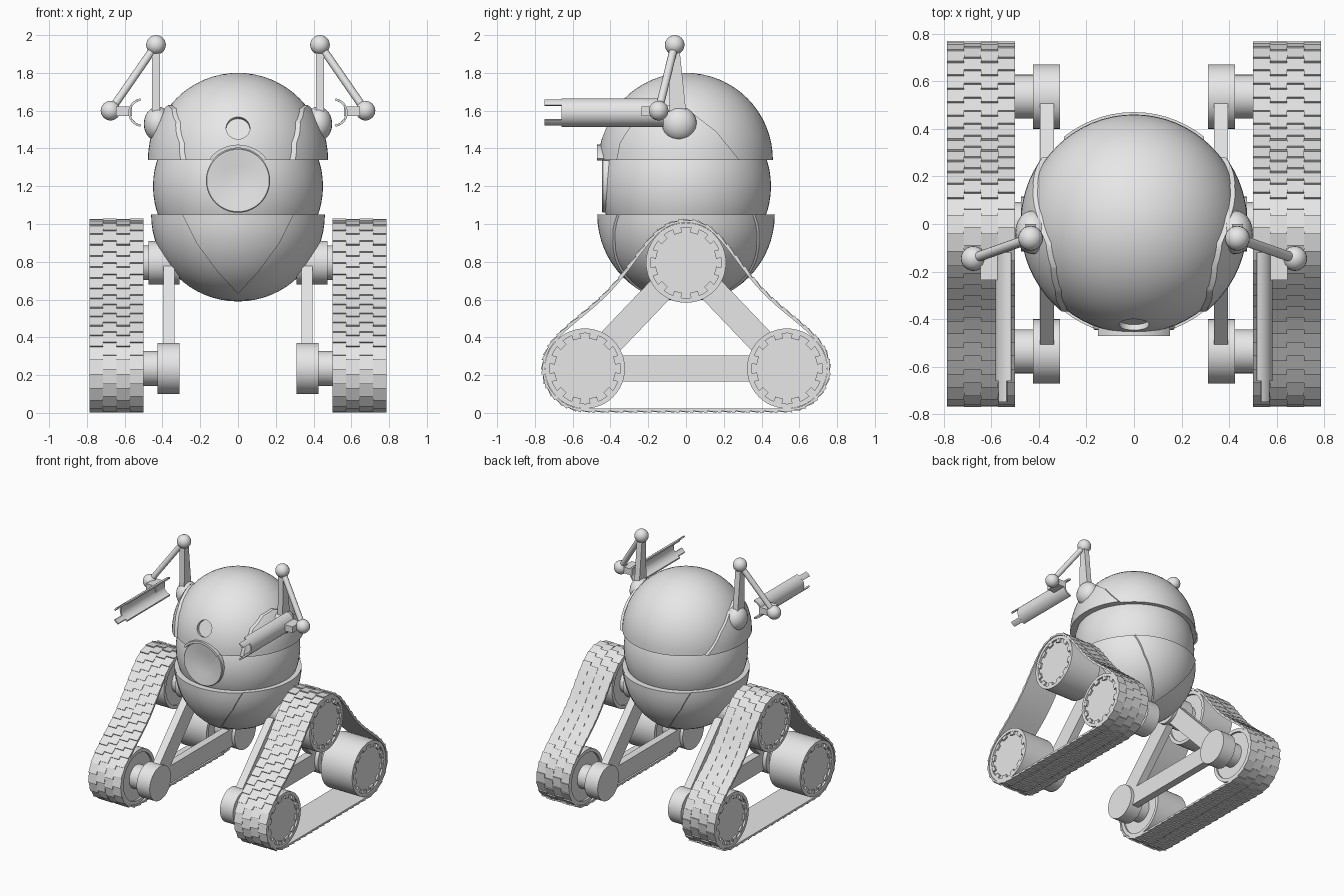
import bpy, bmesh, math
from mathutils import Vector

cube = bpy.data.objects.get("Cube")
if cube:
    bpy.data.objects.remove(cube)

grey = bpy.data.materials.new("plain_grey")
grey.use_nodes = True
grey.diffuse_color = (0.8, 0.8, 0.8, 1)
grey.node_tree.nodes["Principled BSDF"].inputs["Base Color"].default_value = (0.8, 0.8, 0.8, 1)
X, Y, Z = Vector((1, 0, 0)), Vector((0, 1, 0)), Vector((0, 0, 1))


def shade(mesh):
    mesh.shade_smooth()
    mesh.set_sharp_from_angle(angle=math.radians(32))


def finish(name, bm):
    bmesh.ops.recalc_face_normals(bm, faces=bm.faces)
    mesh = bpy.data.meshes.new(name)
    bm.to_mesh(mesh)
    bm.free()
    mesh.materials.append(grey)
    shade(mesh)
    ob = bpy.data.objects.new(name, mesh)
    bpy.context.collection.objects.link(ob)
    return ob


def lathe(name, profile, axis, origin=(0, 0, 0), steps=40):
    """Turn (distance along axis, radius) pairs around an axis."""
    bm = bmesh.new()
    axis, origin = Vector(axis).normalized(), Vector(origin)
    side = axis.orthogonal().normalized()
    vs = [bm.verts.new(origin + axis * d + side * r) for d, r in profile]
    es = [bm.edges.new(p) for p in zip(vs, vs[1:])]
    bmesh.ops.spin(bm, geom=vs + es, cent=origin, axis=axis, angle=math.tau, steps=steps)
    bmesh.ops.remove_doubles(bm, verts=bm.verts, dist=0.0001)
    return finish(name, bm)


def cylinder(name, a, b, r, steps=32):
    a, b = Vector(a), Vector(b)
    n = (b - a).length
    return lathe(name, [(0, 0), (0, r), (n, r), (n, 0)], b - a, a, steps)


def prism(name, outline, axis, lo, hi):
    """Extrude an outline, (y, z) along x or (x, z) along y."""
    bm = bmesh.new()
    place = (lambda p, d: (d, *p)) if axis == "x" else (lambda p, d: (p[0], d, p[1]))
    face = bm.faces.new([bm.verts.new(place(p, lo)) for p in outline])
    ext = bmesh.ops.extrude_face_region(bm, geom=[face])
    shift = (X if axis == "x" else Y) * (hi - lo)
    bmesh.ops.translate(bm, vec=shift, verts=[g for g in ext["geom"] if isinstance(g, bmesh.types.BMVert)])
    return finish(name, bm)


def ball(name, centre, r, scale=(1, 1, 1), cut=None, seg=24):
    """Sphere; cut = +1 keeps the upper half, -1 the lower half, capped."""
    bm = bmesh.new()
    bmesh.ops.create_uvsphere(bm, u_segments=seg, v_segments=seg // 2, radius=r)
    if cut:
        bmesh.ops.delete(bm, geom=[v for v in bm.verts if v.co.z * cut < -0.001], context="VERTS")
        bmesh.ops.holes_fill(bm, edges=[e for e in bm.edges if e.is_boundary], sides=0)
    bmesh.ops.scale(bm, vec=scale, verts=bm.verts)
    bmesh.ops.translate(bm, vec=centre, verts=bm.verts)
    return finish(name, bm)


def carve(ob, cutter, mode):
    """Apply a boolean and discard the cutter."""
    mod = ob.modifiers.new("carve", "BOOLEAN")
    mod.operation, mod.object, mod.solver = mode, cutter, "EXACT"
    bpy.context.view_layer.update()
    mesh = bpy.data.meshes.new_from_object(ob.evaluated_get(bpy.context.evaluated_depsgraph_get()))
    ob.modifiers.clear()
    ob.data = mesh
    shade(mesh)
    bpy.data.objects.remove(cutter)


def arc(cx, cz, r, a, b, n=16):
    angles = [math.radians(a + (b - a) * i / n) for i in range(n + 1)]
    return [(cx + r * math.cos(t), cz + r * math.sin(t)) for t in angles]


# Body: core sphere between an upper helmet and a lower bowl
UP, LOW = 1.34, 1.05
core = ball("body_core", (0, 0, 1.2), 0.45, seg=64)
helmet = ball("helmet", (0, 0, UP), 0.46, cut=1, seg=64)
ball("lower_bowl", (0, 0, LOW), 0.46, cut=-1, seg=64)

# Nose dish and its brow
nose_z = 1.23
carve(core, cylinder("cutter", (0, -0.6, nose_z), (0, -0.38, nose_z), 0.168, 48), "DIFFERENCE")
carve(helmet, cylinder("cutter", (0, -0.6, nose_z), (0, -0.36, nose_z), 0.185, 48), "DIFFERENCE")
lathe("nose_dish", [(0.3, 0), (0.3, 0.17), (0.44, 0.17), (0.445, 0.165), (0.445, 0.155),
                    (0.425, 0.08), (0.425, 0)], -Y, (0, 0, nose_z), 48)
lean = math.degrees(math.asin((UP - nose_z) / 0.18))
prism("nose_brow", arc(0, nose_z, 0.19, lean, 180 - lean) + arc(0, nose_z, 0.172, 180 - lean, lean),
      "y", -0.47, -0.35)

# Recessed eye
look = Vector((0, -0.93, 0.37)).normalized()
mid = Vector((0, 0, UP))
carve(helmet, cylinder("cutter", mid + look * 0.43, mid + look * 0.6, 0.063), "DIFFERENCE")

# Raised V panels on the front and back of the bowl
vee = [(-0.3, 1.06), (-0.22, 0.9), (-0.11, 0.75), (0, 0.63), (0.11, 0.75), (0.22, 0.9), (0.3, 1.06)]
for name, s in (("front", -1), ("back", 1)):
    panel = ball(name + "_bowl_panel", (0, 0, LOW), 0.47, cut=-1, seg=64)
    carve(panel, prism("cutter", vee, "y", s * 0.1, s * 0.6), "INTERSECT")

# Track path around three wheels, listed as (y, z)
wheels = [Vector((0.535, 0.235)), Vector((0, 0.795)), Vector((-0.535, 0.235))]
R, IN, OUT = 0.222, 0.5, 0.785


def track_path():
    pts = []
    for i, c in enumerate(wheels):
        before, after = c - wheels[i - 1], wheels[(i + 1) % 3] - c
        a0, a1 = (math.atan2(-d.x, d.y) for d in (before, after))
        turn = (a1 - a0) % math.tau
        n = Vector((after.y, -after.x)).normalized()
        for k in range(25):
            a = a0 + turn * k / 24
            pts.append(c + Vector((math.cos(a), math.sin(a))) * R)
        sag = 0 if i == 2 else 0.03
        for k in range(1, 24):
            pts.append(c + n * R + after * k / 24 - n * sag * math.sin(math.pi * k / 24) ** 2)
    return pts


path = track_path()
lengths = [(path[(i + 1) % len(path)] - p).length for i, p in enumerate(path)]
total = sum(lengths)


def along(d):
    """Point and outward normal at a distance along the track."""
    d %= total
    for i, n in enumerate(lengths):
        if d <= n:
            break
        d -= n
    p, q = path[i], path[(i + 1) % len(path)]
    t = (q - p).normalized()
    return p + t * d, Vector((t.y, -t.x))


def belt(name, s):
    bm = bmesh.new()
    rings = []
    for i in range(len(path)):
        p, n = along(sum(lengths[:i]) + 0.0001)
        rings.append([bm.verts.new((s * x, *(p - n * h))) for x, h in ((IN, 0), (OUT, 0), (OUT, 0.009), (IN, 0.009))])
    for a, b in zip(rings, rings[1:] + rings[:1]):
        for k in range(4):
            bm.faces.new((a[k], a[(k + 1) % 4], b[(k + 1) % 4], b[k]))
    return finish(name, bm)


def treads(name, s, links=54, strips=4):
    """Overlapping wedge plates, staggered across the belt."""
    bm = bmesh.new()
    pitch, wide = total / links, (OUT - IN) / strips
    for i in range(links):
        for j in range(strips):
            d = (i + 0.35 * (j % 2)) * pitch
            ends = []
            for dist, high in ((d, 0.003), (d + pitch, 0.012)):
                p, n = along(dist)
                ends.append([bm.verts.new((s * (IN + x * wide), *(p + n * h)))
                             for x, h in ((j, -0.004), (j + 1, -0.004), (j + 1, high), (j, high))])
            a, b = ends
            bm.faces.new(a)
            bm.faces.new(b[::-1])
            for k in range(4):
                bm.faces.new((a[k], b[k], b[(k + 1) % 4], a[(k + 1) % 4]))
    return finish(name, bm)


def strut(name, a, b, s, half=0.07):
    n = Vector((b.y - a.y, a.x - b.x)).normalized() * half
    prism(name, [a + n, b + n, b - n, a - n], "x", s * 0.335, s * 0.395)


ear_arch = [(-0.37, 1.33), (-0.35, 1.43), (-0.28, 1.54), (-0.18, 1.61), (-0.08, 1.63),
            (0.03, 1.59), (0.16, 1.49), (0.29, 1.33)]

for side, s in (("left_", 1), ("right_", -1)):
    # Tracks, wheels, hubs and frame
    belt(side + "track_belt", s)
    treads(side + "track_treads", s)
    for part, c in zip(("rear_", "top_", "front_"), wheels):
        name, at = side + part, (0, *c)
        lathe(name + "wheel", [(0.52, 0), (0.52, 0.185), (0.505, 0.185), (0.505, 0.212), (0.78, 0.212),
                               (0.78, 0.187), (0.765, 0.187), (0.765, 0)], X * s, at, 48)
        for k in range(12):
            a = math.tau * (k + 0.5) / 12
            u = Vector((math.cos(a), math.sin(a)))
            v = Vector((-u.y, u.x)) * 0.022
            prism(name + "wheel_tooth", [c + u * 0.16 + v, c + u * 0.188 + v, c + u * 0.188 - v, c + u * 0.16 - v],
                  "x", s * 0.76, s * 0.778)
        top = part == "top_"
        lathe(name + "hub", [(0.31, 0), (0.31, 0.135 - 0.02 * top), (0.425 + 0.05 * top, 0.135 - 0.02 * top),
                             (0.425 + 0.05 * top, 0.092), (0.53, 0.092), (0.53, 0)], X * s, at)
    for i, part in enumerate(("rear_strut", "front_strut", "bottom_strut")):
        strut(side + part, wheels[i], wheels[(i + 1) % 3], s)

    # Raised ear plate on the helmet
    plate = ball(side + "ear_plate", (0, 0, UP), 0.477, cut=1, seg=64)
    carve(plate, prism("cutter", ear_arch, "x", s * 0.2, s * 0.6), "INTERSECT")

    # Jointed arm
    elbow, wrist = Vector((s * 0.434, -0.06, 1.948)), Vector((s * 0.675, -0.145, 1.6))
    ball(side + "shoulder", (s * 0.425, -0.035, 1.53), 0.092, (0.8, 1, 1))
    prism(side + "upper_arm", [(-0.09, 1.55), (0.005, 1.55), (-0.037, 1.95), (-0.083, 1.95)], "x", s * 0.412, s * 0.456)
    ball(side + "elbow", elbow, 0.052)
    cylinder(side + "forearm", elbow, wrist, 0.021, 16)
    ball(side + "wrist", wrist, 0.052)

    # Open half-pipe with two prongs
    prism(side + "pipe_bracket", [(-0.235, 1.572), (-0.12, 1.572), (-0.12, 1.622), (-0.235, 1.622)], "x", s * 0.56, s * 0.645)
    for part, a, b, y0, y1 in (("pipe", -82, 82, -0.66, -0.12), ("upper_prong", 32, 66, -0.748, -0.65),
                               ("lower_prong", -66, -32, -0.748, -0.65)):
        ring = arc(0.505, 1.59, 0.076, a, b) + arc(0.505, 1.59, 0.064, b, a)
        prism(side + part, [(s * x, z) for x, z in ring], "y", y0, y1)
